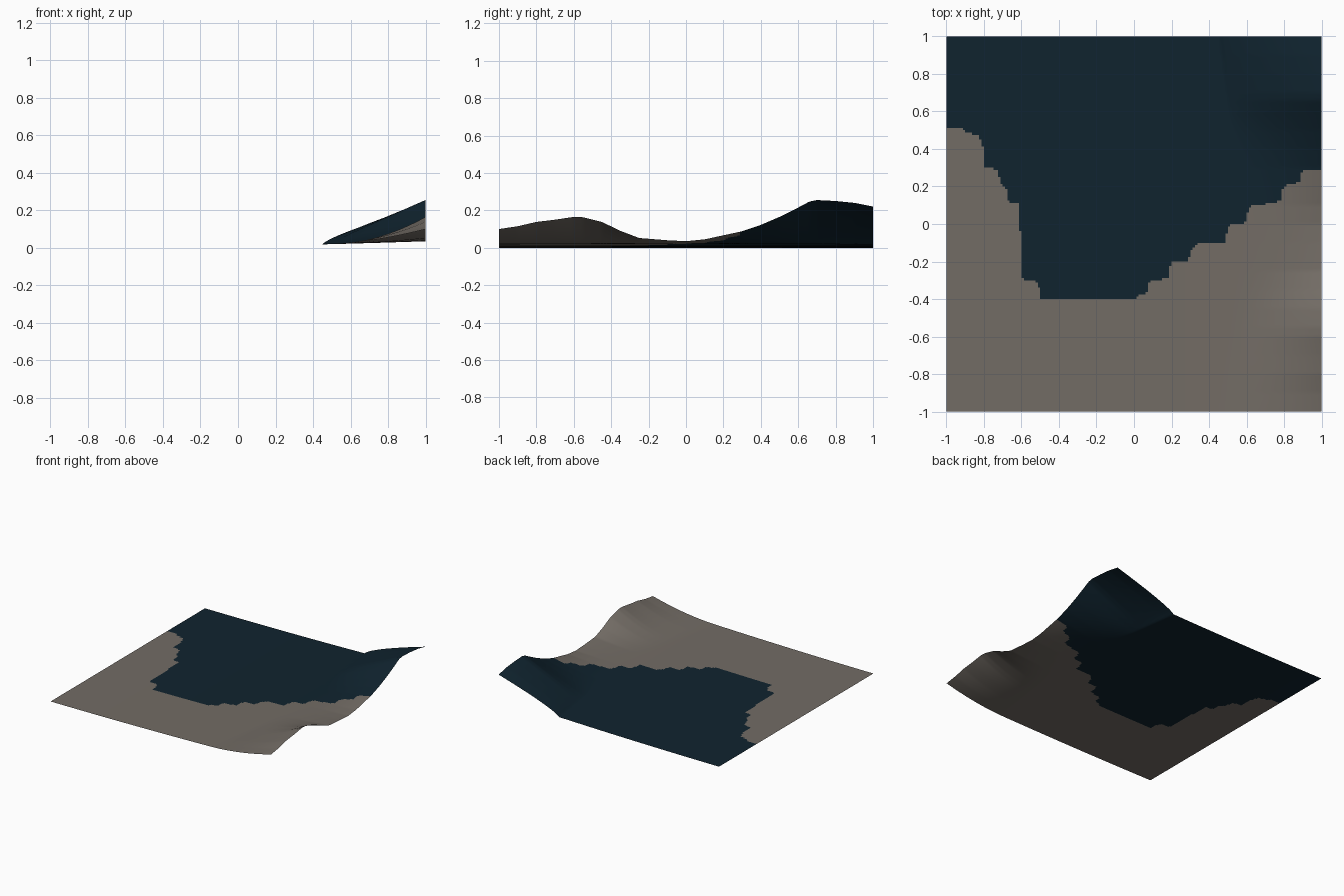
import bpy, bmesh

if "Cube" in bpy.data.objects:
    bpy.data.objects.remove(bpy.data.objects["Cube"])

N = 160  # grid cells per side

# Shoreline between the water (behind) and the bare ground (in front)
SHORE = [(-1, .515), (-.92, .515), (-.89, .49), (-.83, .47), (-.80, .40), (-.795, .30),
         (-.73, .29), (-.71, .21), (-.68, .19), (-.67, .12), (-.61, .11), (-.60, -.28),
         (-.58, -.295), (-.51, -.31), (-.50, -.40), (0, -.40), (.03, -.38), (.07, -.365),
         (.08, -.32), (.10, -.30), (.18, -.29), (.20, -.20), (.29, -.20), (.30, -.14),
         (.34, -.10), (.48, -.10), (.50, -.02), (.52, 0), (.59, 0), (.61, .08),
         (.63, .10), (.69, .10), (.71, .115), (.78, .12), (.79, .19), (.82, .215),
         (.88, .22), (.89, .27), (.91, .29), (1, .29)]
# Ridge along the right edge: (y, height at x = 1)
CREST = [(-1, .10), (-.9, .115), (-.8, .138), (-.7, .15), (-.6, .165), (-.55, .163),
         (-.45, .138), (-.35, .09), (-.25, .052), (-.1, .04), (0, .035), (.1, .045),
         (.3, .088), (.4, .122), (.5, .165), (.6, .215), (.66, .247), (.7, .255),
         (.8, .25), (.9, .24), (1, .22)]
# Where the slope starts in x, and how it curves, along y
FOOT = [(-1, .45), (-.6, .52), (0, .6), (.3, .55), (.6, .5), (1, .45)]
CURVE = [(-1, 1.9), (-.2, 1.9), (.3, 1.5), (.6, 1.0), (1, .75)]


def interp(table, t):
    for (a, va), (b, vb) in zip(table, table[1:]):
        if t <= b:
            return va + (vb - va) * (t - a) / (b - a)
    return table[-1][1]


def height(x, y):
    base = .035 * ((x + 1) / 2) ** 2
    foot = interp(FOOT, y)
    t = max(0, (x - foot) / (1 - foot))
    return base + (interp(CREST, y) - .035) * t ** interp(CURVE, y)


def material(name, rgb):
    m = bpy.data.materials.new(name)
    m.diffuse_color = (*rgb, 1)
    m.use_nodes = True
    m.node_tree.nodes["Principled BSDF"].inputs["Base Color"].default_value = m.diffuse_color
    return m


# Terrain sheet
bm = bmesh.new()
bmesh.ops.create_grid(bm, x_segments=N, y_segments=N, size=1)
for v in bm.verts:
    v.co.z = height(v.co.x, v.co.y)
for f in bm.faces:
    c = f.calc_center_median()
    f.material_index = int(c.y > interp(SHORE, c.x))
    f.smooth = True
mesh = bpy.data.meshes.new("terrain")
bm.to_mesh(mesh)
bm.free()
mesh.materials.append(material("warm grey ground", (.17, .15, .13)))
mesh.materials.append(material("deep blue water", (.005, .017, .028)))
terrain = bpy.data.objects.new("terrain", mesh)
bpy.context.collection.objects.link(terrain)
